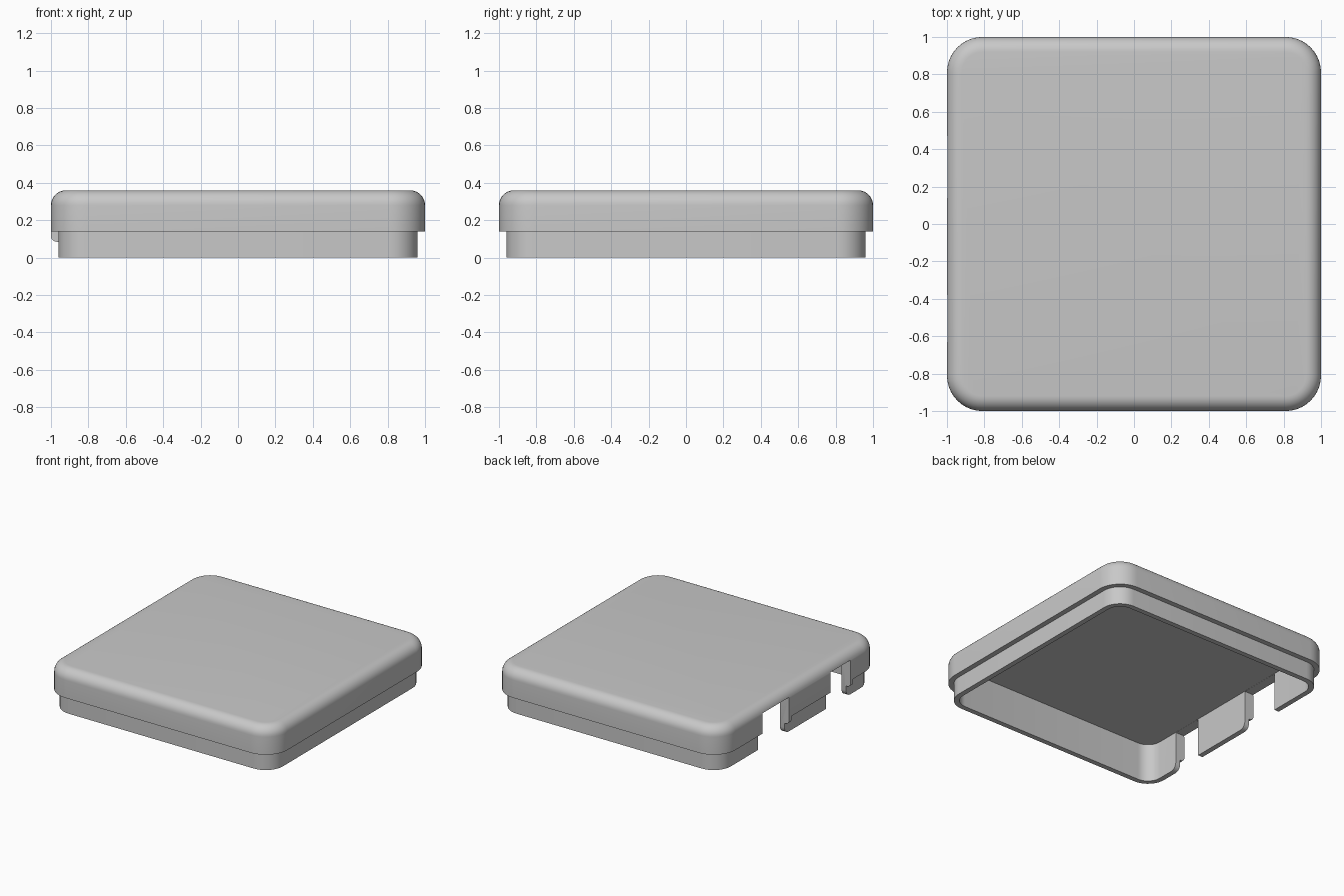
import bpy, bmesh
from math import sin, cos, pi

cube = bpy.data.objects.get("Cube")
if cube:
    bpy.data.objects.remove(cube, do_unlink=True)

CORNER = 0.19      # plan corner radius of the rim
FILLET = 0.08      # top edge rounding
TOP, CEILING, RIM, CLIP = 0.36, 0.30, 0.14, 0.085
NOTCHES = [(-0.63, -0.38), (0.14, 0.47)]

grey = bpy.data.materials.new("plain grey")
grey.use_nodes = True
colour = (0.58, 0.58, 0.58, 1)
grey.diffuse_color = colour
grey.node_tree.nodes["Principled BSDF"].inputs["Base Color"].default_value = colour


def make_object(name, bm):
    bmesh.ops.recalc_face_normals(bm, faces=bm.faces)
    mesh = bpy.data.meshes.new(name)
    bm.to_mesh(mesh)
    bm.free()
    mesh.materials.append(grey)
    obj = bpy.data.objects.new(name, mesh)
    bpy.context.collection.objects.link(obj)
    return obj


def activate(obj):
    bpy.ops.object.select_all(action='DESELECT')
    obj.select_set(True)
    bpy.context.view_layer.objects.active = obj


def rounded_square(bm, inset, z, steps=10):
    """Ring of vertices: the plan outline moved inwards by inset."""
    r, c = CORNER - inset, 1 - CORNER
    ring = []
    for q, (sx, sy) in enumerate([(1, 1), (-1, 1), (-1, -1), (1, -1)]):
        for i in range(steps + 1):
            a = (q + i / steps) * pi / 2
            ring.append(bm.verts.new((sx * c + r * cos(a), sy * c + r * sin(a), z)))
    return ring


def prism(name, points, offset):
    """Extrude a flat outline by an offset vector."""
    bm = bmesh.new()
    face = bm.faces.new([bm.verts.new(p) for p in points])
    out = bmesh.ops.extrude_face_region(bm, geom=[face])
    moved = [v for v in out["geom"] if isinstance(v, bmesh.types.BMVert)]
    bmesh.ops.translate(bm, verts=moved, vec=offset)
    return make_object(name, bm)


# Hollow lid: inner wall, plug lip, overhanging rim, rounded top
profile = [(0.08, CEILING), (0.08, 0), (0.04, 0), (0.04, RIM), (0, RIM)]
for i in range(9):
    a = i / 8 * pi / 2
    profile.append((FILLET * (1 - cos(a)), TOP - FILLET + FILLET * sin(a)))
bm = bmesh.new()
rings = [rounded_square(bm, *p) for p in profile]
for low, high in zip(rings, rings[1:]):
    for i in range(len(low)):
        j = (i + 1) % len(low)
        bm.faces.new((low[i], low[j], high[j], high[i]))
bm.faces.new(rings[0])
bm.faces.new(rings[-1])
lid = make_object("lid", bm)

# Cable notches in one side, flared at one lower corner
for y0, y1 in NOTCHES:
    r = 0.05
    outline = [(-1.1, y1, -0.1), (-1.1, y1, CEILING - 0.001), (-1.1, y0, CEILING - 0.001)]
    for i in range(6):
        a = i / 5 * pi / 2
        outline.append((-1.1, y0 - r + r * cos(a), r - r * sin(a)))
    outline.append((-1.1, y0 - r, -0.1))
    cutter = prism("notch_cutter", outline, (0.22, 0, 0))
    cutter.hide_render = True
    mod = lid.modifiers.new("notch", 'BOOLEAN')
    mod.operation, mod.solver, mod.object = 'DIFFERENCE', 'EXACT', cutter
    activate(lid)
    bpy.ops.object.modifier_apply(modifier=mod.name)
    bpy.data.objects.remove(cutter, do_unlink=True)

# Small tabs under the rim beside each notch, rounded at the outer bottom
for n, (y0, _) in enumerate(NOTCHES):
    r = 0.03
    outline = [(-0.95, y0, CLIP), (-0.95, y0, RIM + 0.01), (-1, y0, RIM + 0.01)]
    for i in range(6):
        a = i / 5 * pi / 2
        outline.append((-1 + r - r * cos(a), y0, CLIP + r - r * sin(a)))
    tab = prism(f"rim_tab_{n + 1}", outline, (0, -0.03, 0))
    activate(tab)
    bpy.ops.object.shade_smooth_by_angle()

activate(lid)
bpy.ops.object.shade_smooth_by_angle()
